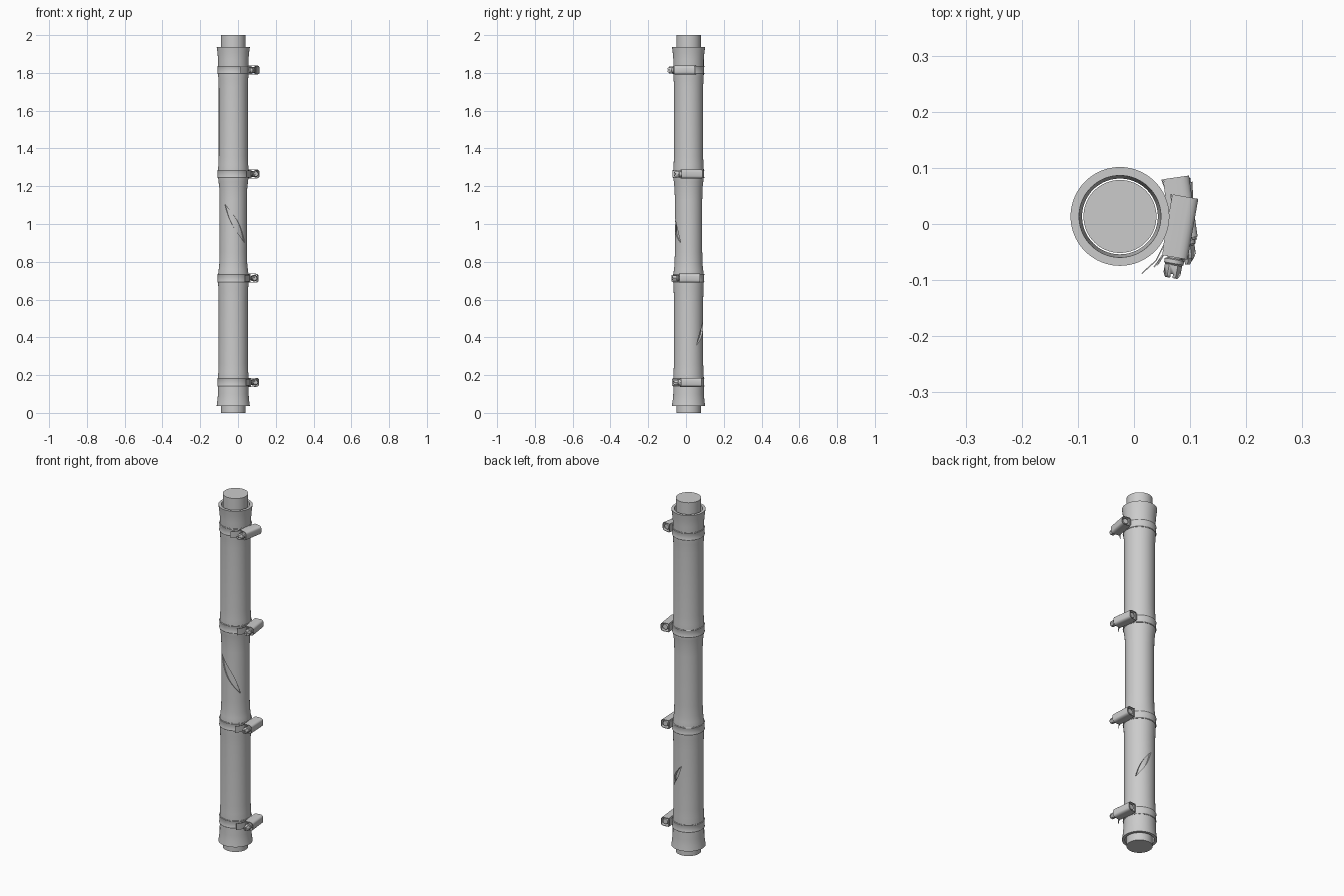
import bpy, bmesh, math
from mathutils import Matrix

if "Cube" in bpy.data.objects:
    bpy.data.objects.remove(bpy.data.objects["Cube"])

AX, AY = -0.025, 0.0135          # pipe axis
AXIS = Matrix.Translation((AX, AY, 0))


def make(name, verts, faces, mat=AXIS, angle=35):
    me = bpy.data.meshes.new(name)
    me.from_pydata(verts, [], faces)
    bm = bmesh.new()
    bm.from_mesh(me)
    bmesh.ops.recalc_face_normals(bm, faces=bm.faces)
    bm.to_mesh(me)
    bm.free()
    ob = bpy.data.objects.new(name, me)
    bpy.context.collection.objects.link(ob)
    ob.matrix_world = mat
    bpy.ops.object.select_all(action='DESELECT')
    ob.select_set(True)
    bpy.context.view_layer.objects.active = ob
    bpy.ops.object.shade_smooth_by_angle(angle=math.radians(angle))
    return ob


def lathe(name, prof, mat=AXIS, n=64, closed=True):
    """Revolve (r, z) points about z; closed = ring section, else capped solid."""
    m = len(prof)
    verts = [(r * math.cos(2 * math.pi * i / n), r * math.sin(2 * math.pi * i / n), z)
             for i in range(n) for r, z in prof]
    faces = [(i * m + j, (i + 1) % n * m + j, (i + 1) % n * m + (j + 1) % m, i * m + (j + 1) % m)
             for i in range(n) for j in range(m if closed else m - 1)]
    if not closed:
        faces += [[i * m for i in range(n)], [i * m + m - 1 for i in range(n)]]
    return make(name, verts, faces, mat)


def strip(name, pts, thick, lo, hi, along, mat):
    """Thick strip: a 2D path offset by its normal and extruded from lo to hi."""
    off = []
    for i, (x, y) in enumerate(pts):
        a, b = pts[max(i - 1, 0)], pts[min(i + 1, len(pts) - 1)]
        dx, dy = b[0] - a[0], b[1] - a[1]
        l = math.hypot(dx, dy)
        off.append((x - dy / l * thick, y + dx / l * thick))
    loop = list(pts) + off[::-1]
    n, k = len(loop), len(pts)
    put = (lambda p, h: (p[0], p[1], h)) if along == 'z' else (lambda p, h: (p[0], h, p[1]))
    verts = [put(p, h) for h in (lo, hi) for p in loop]
    faces = [(i, (i + 1) % n, n + (i + 1) % n, n + i) for i in range(n)]
    for o in (0, n):
        faces += [(o + i, o + i + 1, o + n - 2 - i, o + n - 1 - i) for i in range(k - 1)]
    return make(name, verts, faces, mat)


def box(name, x, y, z, mat):
    verts = [(a, b, c) for a in x for b in y for c in z]
    return make(name, verts, [(0, 1, 3, 2), (4, 5, 7, 6), (0, 1, 5, 4), (2, 3, 7, 6), (0, 2, 6, 4), (1, 3, 7, 5)], mat)


def cut(ob, cutter):
    m = ob.modifiers.new("cut", 'BOOLEAN')
    m.object, m.operation, m.solver = cutter, 'DIFFERENCE', 'EXACT'
    bpy.context.view_layer.objects.active = ob
    bpy.ops.object.modifier_apply(modifier=m.name)
    bpy.data.objects.remove(cutter)


# inner pipe
lathe("inner_pipe", [(0.065, 0), (0.065, 2)], closed=False)

# outer hose with flared ends and pinched sections between clamps
outer = [(0.088, 0.037), (0.084, 0.065), (0.081, 0.10), (0.0805, 0.19), (0.079, 0.22), (0.0775, 0.26),
         (0.0775, 0.6), (0.079, 0.66), (0.0805, 0.69), (0.0805, 0.735), (0.077, 0.76), (0.074, 0.79),
         (0.0725, 0.85), (0.0725, 1.13), (0.074, 1.19), (0.078, 1.225), (0.0805, 1.245), (0.0805, 1.29),
         (0.079, 1.315), (0.077, 1.36), (0.077, 1.72), (0.079, 1.77), (0.0805, 1.79), (0.0805, 1.87),
         (0.084, 1.91), (0.088, 1.938)]
inner = [(0.073, 1.938), (0.072, 1.91), (0.0675, 1.87), (0.0675, 0.10), (0.072, 0.065), (0.073, 0.037)]
hose = lathe("hose_sleeve", outer + inner, n=80)


# leaf-shaped slits cut through the hose
def slit(a0, z0, a1, z1, width, steps=28):
    a0, a1 = math.radians(a0), math.radians(a1)
    du, dz = (a1 - a0) * 0.074, z1 - z0
    l = math.hypot(du, dz)
    verts = []
    for i in range(steps + 1):
        t = i / steps
        w = width * math.sin(math.pi * t) + 0.0004
        for s, r in ((-1, 0.0662), (1, 0.0662), (1, 0.1), (-1, 0.1)):
            a = a0 + (a1 - a0) * t - s * w * dz / l / 0.074
            verts.append((r * math.cos(a), r * math.sin(a), z0 + dz * t + s * w * du / l))
    faces = [(4 * i + j, 4 * i + (j + 1) % 4, 4 * i + 4 + (j + 1) % 4, 4 * i + 4 + j)
             for i in range(steps) for j in range(4)]
    faces += [(0, 1, 2, 3), tuple(4 * steps + j for j in range(4))]
    cut(hose, make("slit_cutter", verts, faces))


slit(232, 1.105, 325, 0.90, 0.017)
slit(34, 0.36, 97, 0.51, 0.012)
bpy.ops.object.select_all(action='DESELECT')
hose.select_set(True)
bpy.context.view_layer.objects.active = hose
bpy.ops.object.shade_smooth_by_angle(angle=math.radians(35))


# hose clamps: local x is outward, y runs along the screw
def clamp(i, z, phi):
    mat = Matrix.Translation((AX, AY, z)) @ Matrix.Rotation(math.radians(phi), 4, 'Z')
    lathe(f"clamp_band_{i}", [(0.079, -0.022), (0.0828, -0.022), (0.084, -0.019), (0.0828, -0.016),
                              (0.0828, 0.016), (0.084, 0.019), (0.0828, 0.022), (0.079, 0.022)], mat)
    # loose end of the band
    path = [(0.082, 0.055), (0.087, 0.03), (0.088, 0), (0.087, -0.03), (0.076, -0.066), (0.055, -0.093)]
    strip(f"clamp_tail_{i}", path, 0.002, -0.018, 0.018, 'z', mat)
    # arched housing on a base plate
    arch = [(0.086, -0.024)] + [(0.115 + 0.017 * math.sin(math.pi / 2 * k / 4) * 1.0,
                                 -0.012 - 0.012 * math.cos(math.pi / 2 * k / 4)) for k in range(5)]
    arch += [(x, -zz) for x, zz in reversed(arch)]
    strip(f"clamp_housing_{i}", arch, 0.003, -0.055, 0.055, 'y', mat)
    box(f"clamp_base_{i}", (0.085, 0.09), (-0.045, 0.05), (-0.024, 0.024), mat)
    # screw with collar and hex head
    sm = mat @ Matrix.Translation((0.109, 0, 0)) @ Matrix.Rotation(math.pi / 2, 4, 'X')
    lathe(f"clamp_screw_{i}", [(0.014, -0.05), (0.0165, -0.044), (0.0165, 0.05), (0.013, 0.053),
                               (0.013, 0.057), (0.0175, 0.059), (0.0175, 0.066), (0.014, 0.069)], sm, 24, False)
    head = lathe(f"clamp_screw_head_{i}", [(0.0155, 0.066), (0.0155, 0.087), (0.012, 0.092)], sm, 6, False)
    cut(head, box("slot_cutter", (-0.02, 0.02), (-0.002, 0.002), (0.085, 0.1), sm))
    cut(head, box("slot_cutter", (-0.002, 0.002), (-0.02, 0.02), (0.085, 0.1), sm))


for i, (z, phi) in enumerate([(0.162, 6), (0.713, 3), (1.265, 8), (1.815, -10)], 1):
    clamp(i, z, phi)
